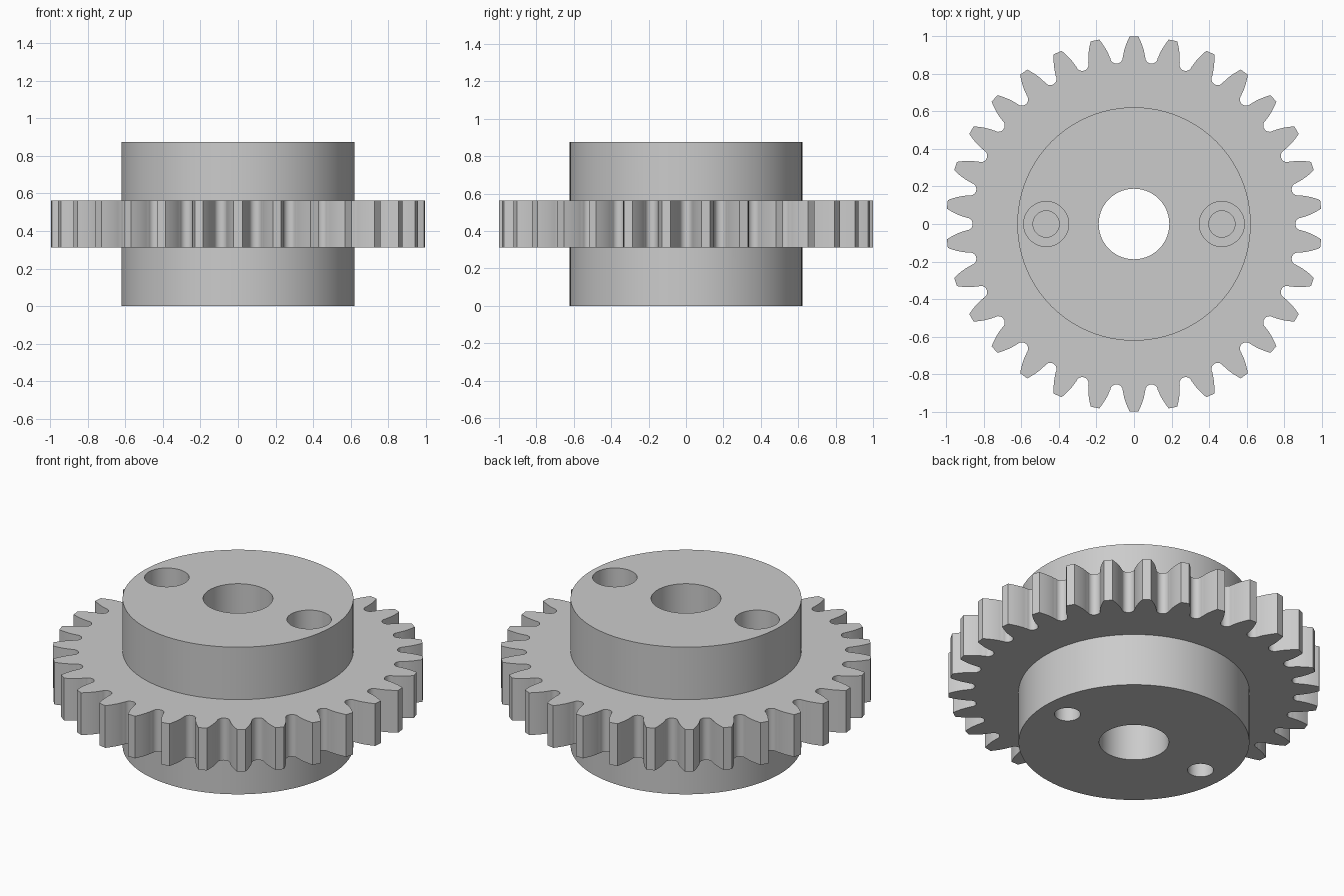
import bpy, bmesh, math

cube = bpy.data.objects.get("Cube")
if cube:
    bpy.data.objects.remove(cube, do_unlink=True)

# Gear dimensions
TEETH = 30
MODULE = 2 / (TEETH + 2)
PITCH_R = MODULE * TEETH / 2
ROOT_R = 1 - 2.25 * MODULE
PRESSURE = math.radians(20)
BASE_R = PITCH_R * math.cos(PRESSURE)
HEIGHT, GEAR_LOW, GEAR_HIGH = 0.875, 0.312, 0.563
HUB_R, BORE_R = 0.622, 0.188
BOLT_X, HEAD_R, BOLT_R = 0.468, 0.12, 0.07

metal = bpy.data.materials.new("plain grey")
metal.use_nodes = True
grey = (0.6, 0.6, 0.6, 1)
metal.diffuse_color = grey
metal.node_tree.nodes["Principled BSDF"].inputs["Base Color"].default_value = grey


def prism(name, outline, low, high):
    """Extrude a closed outline between two heights."""
    bm = bmesh.new()
    face = bm.faces.new([bm.verts.new((x, y, low)) for x, y in outline])
    top = bmesh.ops.extrude_face_region(bm, geom=[face])["geom"]
    bmesh.ops.translate(bm, vec=(0, 0, high - low),
                        verts=[g for g in top if isinstance(g, bmesh.types.BMVert)])
    bmesh.ops.recalc_face_normals(bm, faces=bm.faces)
    mesh = bpy.data.meshes.new(name)
    bm.to_mesh(mesh)
    bm.free()
    mesh.materials.append(metal)
    obj = bpy.data.objects.new(name, mesh)
    bpy.context.collection.objects.link(obj)
    return obj


def cylinder(name, radius, low, high, x=0, sides=96):
    turn = [2 * math.pi * i / sides for i in range(sides)]
    return prism(name, [(x + radius * math.cos(a), radius * math.sin(a)) for a in turn],
                 low, high)


def involute(angle):
    return math.tan(angle) - angle


def tooth_half_angle(radius):
    """Half the angular width of a tooth at a radius."""
    roll = math.acos(min(1, BASE_R / radius))
    return math.pi / (2 * TEETH) + involute(PRESSURE) - involute(roll)


def gear_outline():
    half_pitch = math.pi / TEETH
    # One side of a tooth from tip to root: involute flank, then round root
    side = []
    fillet = (half_pitch - tooth_half_angle(BASE_R)) * 0.9
    centre = ROOT_R + fillet
    for i in range(8):
        r = 1 + (centre + 0.004 - 1) * i / 7
        side.append((r, tooth_half_angle(r)))
    for i in range(7):
        a = math.pi / 2 * i / 6
        x, y = centre - fillet * math.sin(a), fillet * math.cos(a)
        side.append((math.hypot(x, y), half_pitch - math.atan2(y, x)))
    tooth = [(r, -a) for r, a in reversed(side[:-1])] + side
    points = []
    for n in range(TEETH):
        middle = math.pi / 2 + 2 * half_pitch * n
        points += [(r * math.cos(middle + a), r * math.sin(middle + a)) for r, a in tooth]
    return points


def combine(target, tool, operation):
    """Apply a boolean and discard the tool."""
    mod = target.modifiers.new(operation.lower(), "BOOLEAN")
    mod.operation, mod.solver, mod.object = operation, "EXACT", tool
    bpy.context.view_layer.update()
    graph = bpy.context.evaluated_depsgraph_get()
    mesh = bpy.data.meshes.new_from_object(target.evaluated_get(graph))
    target.modifiers.clear()
    target.data = mesh
    bpy.data.objects.remove(tool, do_unlink=True)


# Toothed disc with a hub passing through it
gear = prism("gear_with_hub", gear_outline(), GEAR_LOW, GEAR_HIGH)
combine(gear, cylinder("hub", HUB_R, 0, HEIGHT), "UNION")

# Central bore
combine(gear, cylinder("bore", BORE_R, -0.1, HEIGHT + 0.1), "DIFFERENCE")

# Bolt holes: wide pocket above, narrow hole below, thin web between
for x in (-BOLT_X, BOLT_X):
    for radius, low, high in ((HEAD_R, GEAR_LOW, HEIGHT + 0.1),
                              (BOLT_R, GEAR_LOW - 0.015, GEAR_LOW + 0.05),
                              (BOLT_R, -0.1, GEAR_LOW - 0.03)):
        combine(gear, cylinder("bolt_hole", radius, low, high, x, 48), "DIFFERENCE")

# Smooth round walls, crisp rims
bpy.ops.object.select_all(action="DESELECT")
gear.select_set(True)
bpy.context.view_layer.objects.active = gear
bpy.ops.object.shade_smooth_by_angle(angle=math.radians(30))
